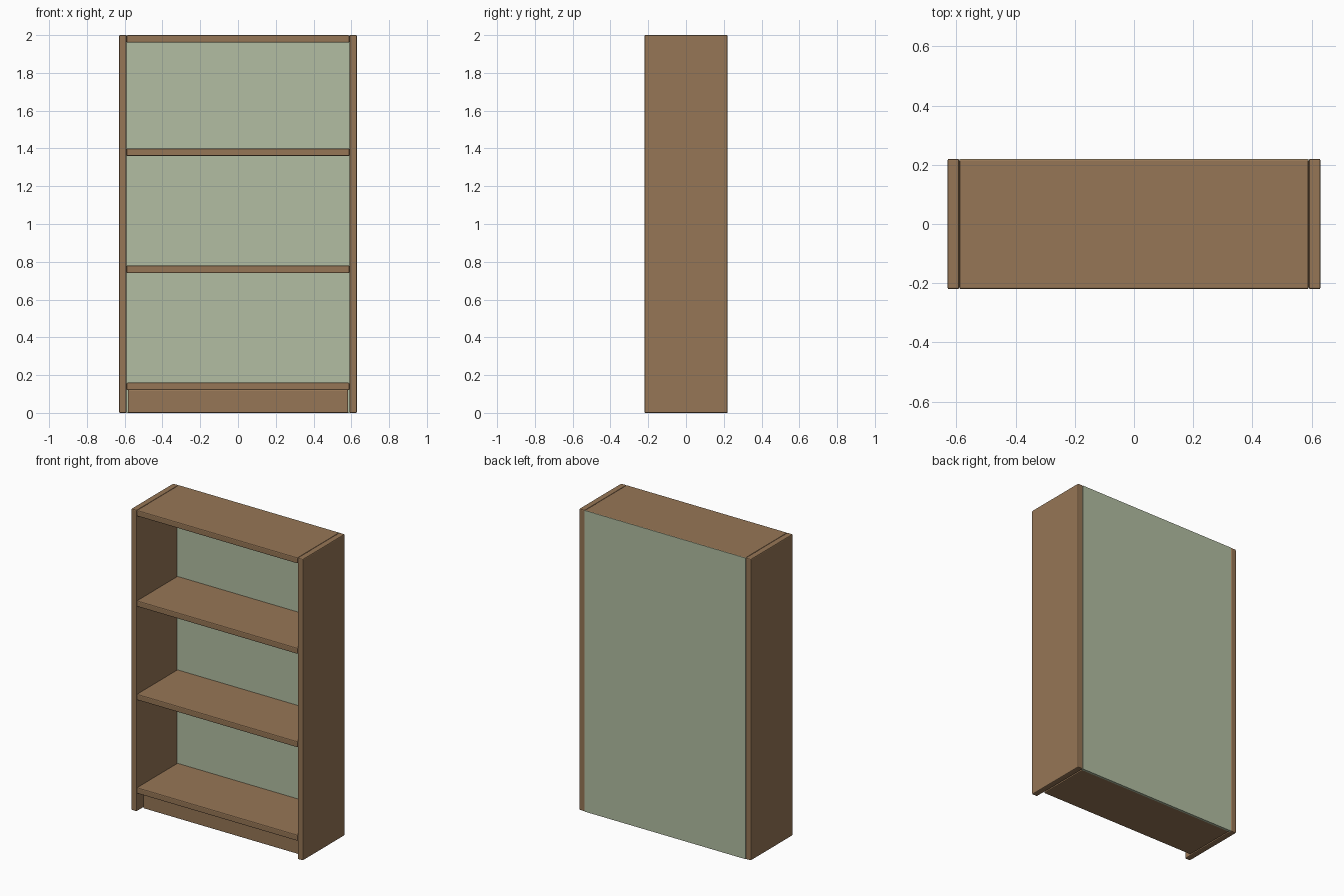
import bpy, bmesh
from mathutils import Vector

if "Cube" in bpy.data.objects:
    bpy.data.objects.remove(bpy.data.objects["Cube"])


def material(name, rgb):
    m = bpy.data.materials.new(name)
    m.diffuse_color = (*rgb, 1.0)
    m.use_nodes = True
    m.node_tree.nodes["Principled BSDF"].inputs["Base Color"].default_value = m.diffuse_color
    return m


wood = material("brown wood", (0.305, 0.181, 0.092))
green = material("sage green", (0.445, 0.515, 0.361))


def box(name, lo, hi, mat, bevel=0.0):
    """Box between two corners, with optional rounded edges."""
    lo, hi = Vector(lo), Vector(hi)
    mid, size = (lo + hi) / 2, hi - lo
    bm = bmesh.new()
    bmesh.ops.create_cube(bm, size=1.0)
    bmesh.ops.scale(bm, vec=size, verts=bm.verts)
    mesh = bpy.data.meshes.new(name)
    bm.to_mesh(mesh)
    bm.free()
    mesh.materials.append(mat)
    ob = bpy.data.objects.new(name, mesh)
    ob.location = mid
    bpy.context.collection.objects.link(ob)
    if bevel:
        mod = ob.modifiers.new("soft edges", 'BEVEL')
        mod.width = bevel
        mod.segments = 2
    return ob


W, T, D, H = 0.63, 0.04, 0.22, 2.0   # half width, board thickness, half depth, height
IN = W - T

# Side panels
box("left_side", (-W, -D, 0), (-IN, D, H), wood, 0.006)
box("right_side", (IN, -D, 0), (W, D, H), wood, 0.006)

# Bottom, two middle shelves and top
for name, z in (("bottom_shelf", 0.12), ("lower_shelf", 0.74),
                ("upper_shelf", 1.36), ("top_board", 1.96)):
    box(name, (-IN, -D, z), (IN, D - 0.001, z + T), wood, 0.006)

# Recessed plinth under the bottom shelf
box("plinth", (-0.583, -0.16, 0), (0.583, 0.21, 0.122), wood, 0.005)

# Coloured back panel
box("back_panel", (-IN, 0.203, 0), (IN, D, H - 0.002), green)
